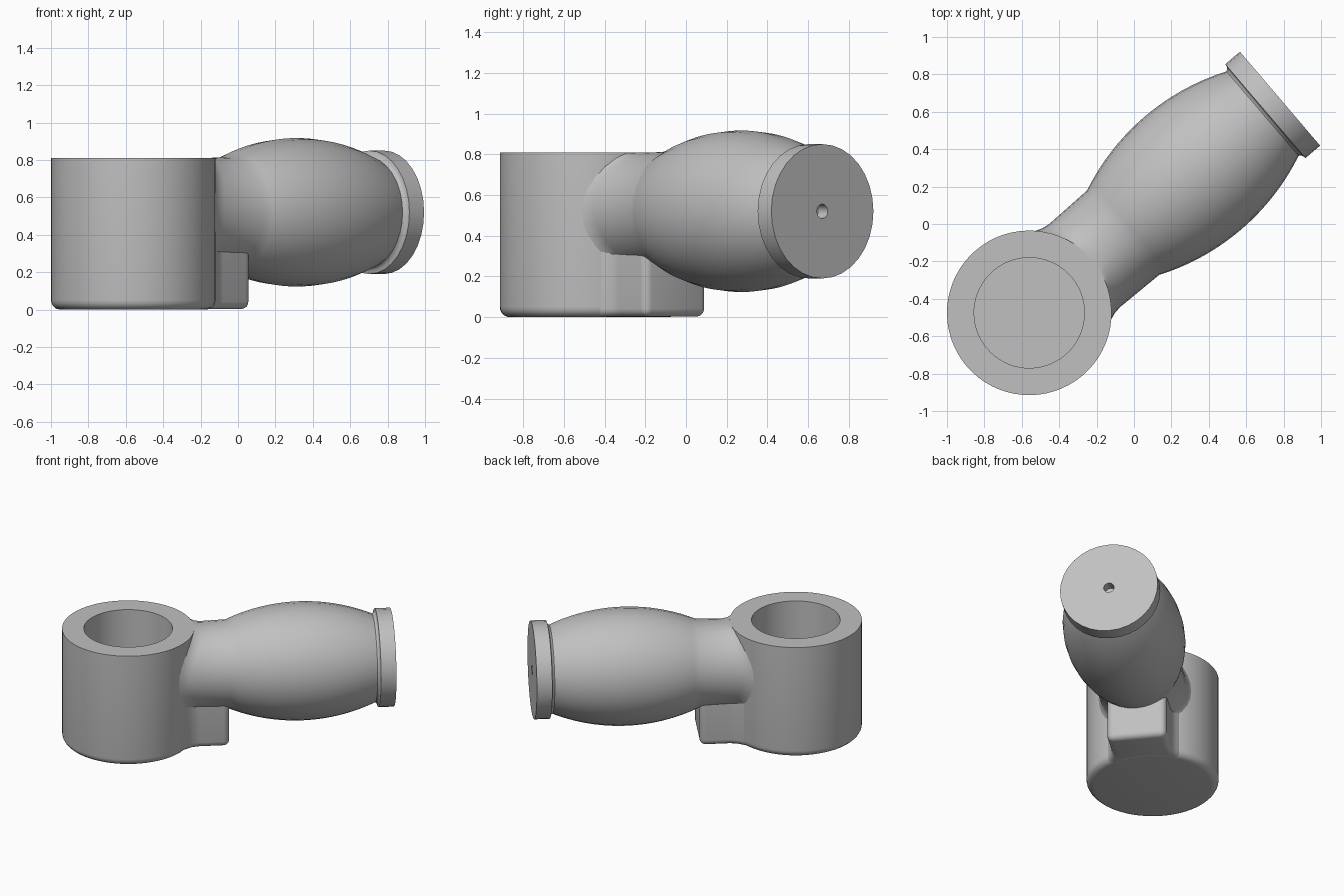
import bpy, bmesh
from math import sin, cos, tau, sqrt, radians
from mathutils import Matrix

if "Cube" in bpy.data.objects:
    bpy.data.objects.remove(bpy.data.objects["Cube"])

CUP_R, NECK_R, AXIS_Z, RIM_Z = 0.44, 0.292, 0.52, 0.81
# Local frame: cup axis at the origin, handle pointing along +x
PLACE = Matrix.Translation((-0.56, -0.475, 0)) @ Matrix.Rotation(radians(40.5), 4, "Z")

grey = bpy.data.materials.new("warm_grey")
grey.use_nodes = True
colour = (0.53, 0.53, 0.53, 1)
grey.diffuse_color = colour
grey.node_tree.nodes["Principled BSDF"].inputs["Base Color"].default_value = colour


def finish(name, bm):
    bmesh.ops.recalc_face_normals(bm, faces=bm.faces)
    bm.transform(PLACE)
    mesh = bpy.data.meshes.new(name)
    bm.to_mesh(mesh)
    bm.free()
    mesh.materials.append(grey)
    obj = bpy.data.objects.new(name, mesh)
    bpy.context.collection.objects.link(obj)
    bpy.ops.object.select_all(action="DESELECT")
    obj.select_set(True)
    bpy.context.view_layer.objects.active = obj
    bpy.ops.object.shade_smooth_by_angle(angle=radians(32))
    return obj


def loft(bm, count, sides, point, cap_start=False):
    """Skin rings of points; the last ring is always capped."""
    rings = [[bm.verts.new(point(i, tau * j / sides)) for j in range(sides)]
             for i in range(count)]
    for a, b in zip(rings, rings[1:]):
        for j in range(sides):
            k = (j + 1) % sides
            bm.faces.new((a[j], a[k], b[k], b[j]))
    bm.faces.new(rings[-1])
    if cap_start:
        bm.faces.new(rings[0])


# Cup: rounded base, flat rim, blind bore
ROUND = 0.05
cup = [(CUP_R - ROUND + ROUND * sin(tau / 4 * i / 5), ROUND - ROUND * cos(tau / 4 * i / 5))
       for i in range(6)]
cup += [(CUP_R, RIM_Z), (0.295, RIM_Z), (0.295, 0.15)]
bm = bmesh.new()
loft(bm, len(cup), 64,
     lambda i, a: (cup[i][0] * cos(a), cup[i][0] * sin(a), cup[i][1]), cap_start=True)
finish("cup", bm)

# Handle: filleted neck, barrel grip, end flange with a small blind hole
fillet = [(-0.012, 0.03), (0.006, 0.016), (0.025, 0.006), (0.06, 0)]
START, END, BULGE = 0.66, 1.64, 1.25
grip = []
for i in range(21):
    s = START + (END - START) * i / 20
    grip.append((s, 0.397 - BULGE + sqrt(BULGE ** 2 - (s - 1.15) ** 2)))
grip += [(1.65, 0.302), (1.657, 0.312), (1.66, 0.33), (1.763, 0.33),
         (1.763, 0.035), (1.69, 0.035)]


def handle_point(i, a):
    if i < len(fillet):
        # Neck rings follow the curved cup wall
        offset, flare = fillet[i]
        r = NECK_R + flare
        y = r * sin(a)
        return (sqrt(CUP_R ** 2 - y * y) + offset, y,
                min(AXIS_Z + r * cos(a), RIM_Z - 0.001))
    s, r = grip[i - len(fillet)]
    return (s, r * sin(a), AXIS_Z + r * cos(a))


bm = bmesh.new()
loft(bm, len(fillet) + len(grip), 32, handle_point)
finish("handle", bm)

# Support block under the neck, flared where it meets the cup
side = [(0.345, 0.255), (0.39, 0.225), (0.42, 0.208), (0.46, 0.2), (START, 0.2)]
plan = side + [(x, -y) for x, y in reversed(side)]
bm = bmesh.new()
base = bm.faces.new([bm.verts.new((x, y, 0.002)) for x, y in plan])
top = bmesh.ops.extrude_face_region(bm, geom=[base])["geom"]
bmesh.ops.translate(bm, vec=(0, 0, 0.4),
                    verts=[v for v in top if isinstance(v, bmesh.types.BMVert)])


def rounded(e):
    a, b = (v.co for v in e.verts)
    at_end = min(a.x, b.x) > START - 0.01
    low = max(a.z, b.z) < 0.1 and max(a.x, b.x) > 0.35
    return low or (at_end and abs(a.z - b.z) > 0.1)


bm.normal_update()
bmesh.ops.bevel(bm, geom=[e for e in bm.edges if rounded(e)], offset=0.04,
                segments=4, profile=0.5, affect="EDGES")
finish("support_block", bm)
